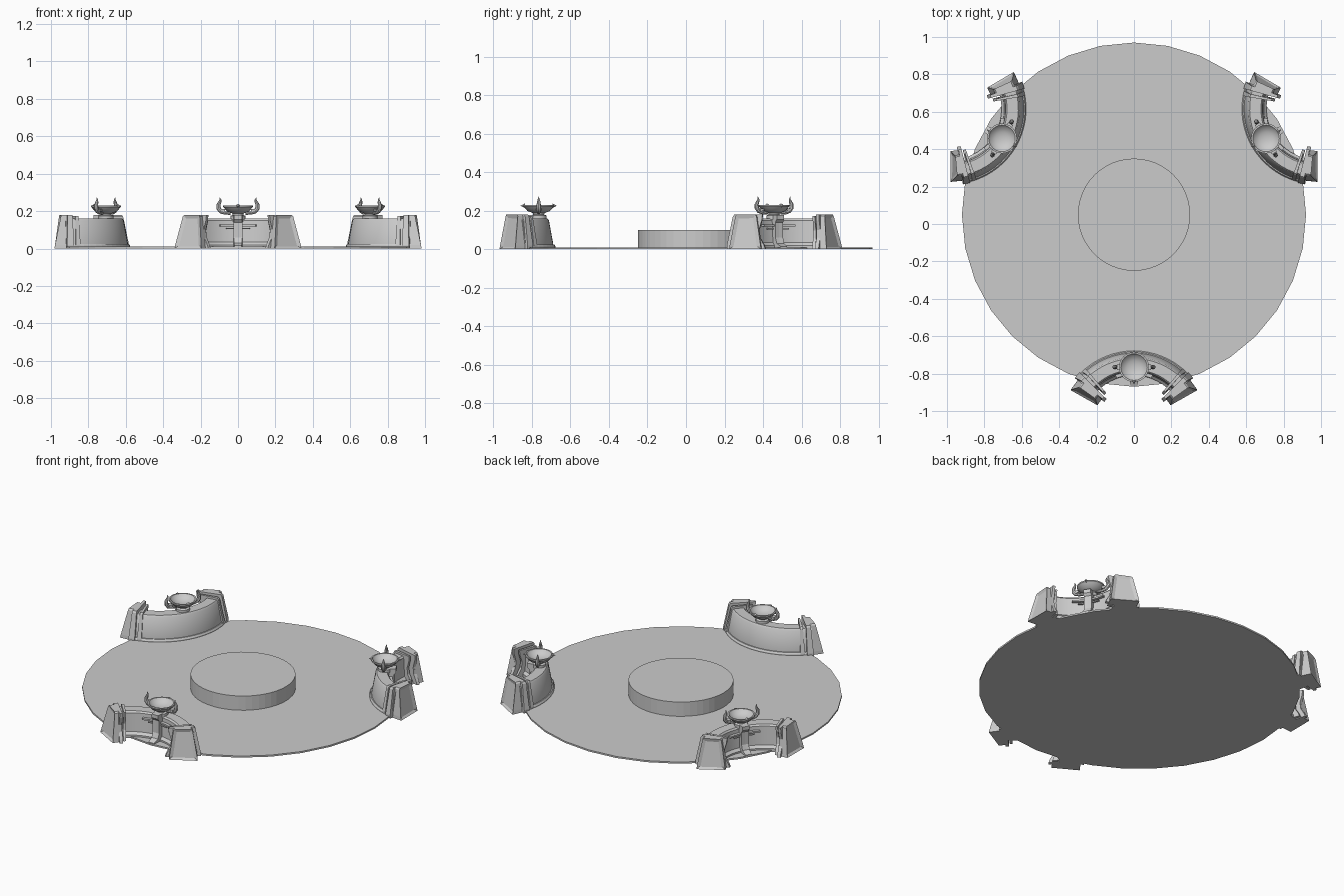
import bpy, bmesh
from math import sin, cos, radians, pi
from mathutils import Matrix, Vector

cube = bpy.data.objects.get("Cube")
if cube:
    bpy.data.objects.remove(cube, do_unlink=True)

stone = bpy.data.materials.new("grey_stone")
stone.use_nodes = True
GREY = (0.6, 0.6, 0.6, 1)
stone.diffuse_color = GREY
stone.node_tree.nodes["Principled BSDF"].inputs["Base Color"].default_value = GREY

CENTRE = Matrix.Translation((0, 0.05, 0))
ARC_Y = -1.13      # centre of each wall's arc, measured from the platform centre
BOWL_Y = -0.815


def finish(bm, name, placements, smooth=False):
    """Turn a bmesh into one shared mesh with an object per placement."""
    bmesh.ops.recalc_face_normals(bm, faces=bm.faces)
    mesh = bpy.data.meshes.new(name)
    bm.to_mesh(mesh)
    bm.free()
    mesh.materials.append(stone)
    for i, matrix in enumerate(placements):
        ob = bpy.data.objects.new(f"{name}_{i + 1}" if len(placements) > 1 else name, mesh)
        ob.matrix_world = matrix
        bpy.context.collection.objects.link(ob)
    if smooth:
        bpy.ops.object.select_all(action='DESELECT')
        bpy.context.view_layer.objects.active = ob
        ob.select_set(True)
        bpy.ops.object.shade_smooth_by_angle(angle=radians(35))


def sweep(bm, profile, start, end, steps=1, lean=0.0, side=1):
    """Sweep an (r, z) profile round the arc; the end leans back with height."""
    rings = []
    for i in range(steps + 1):
        f = i / steps
        ring = []
        for r, z in profile:
            t = radians(start + (end - lean * z - start) * f) * side
            ring.append(bm.verts.new((r * sin(t), ARC_Y + r * cos(t), z)))
        rings.append(ring)
    n = len(profile)
    for a, b in zip(rings, rings[1:]):
        for j in range(n):
            k = (j + 1) % n
            bm.faces.new((a[j], a[k], b[k], b[j]))
    bm.faces.new(rings[0])
    return bm.faces.new(rings[-1])


def lathe(bm, profile, centre, sides=24):
    rings = [[bm.verts.new((centre[0] + r * cos(2 * pi * i / sides),
                            centre[1] + r * sin(2 * pi * i / sides), z))
              for i in range(sides)] for r, z in profile]
    for a, b in zip(rings, rings[1:]):
        for i in range(sides):
            k = (i + 1) % sides
            bm.faces.new((a[i], a[k], b[k], b[i]))
    bm.faces.new(rings[0])
    bm.faces.new(rings[-1])


def tube(bm, path, radii, sides=8):
    """Tapered tube along points lying in the x-z plane."""
    rings = []
    for i, p in enumerate(path):
        d = (path[min(i + 1, len(path) - 1)] - path[max(i - 1, 0)]).normalized()
        u = Vector((0, 1, 0))
        v = d.cross(u)
        rings.append([bm.verts.new(p + radii[i] * (u * cos(2 * pi * s / sides)
                                                   + v * sin(2 * pi * s / sides)))
                      for s in range(sides)])
    for a, b in zip(rings, rings[1:]):
        for s in range(sides):
            k = (s + 1) % sides
            bm.faces.new((a[s], a[k], b[k], b[s]))
    bm.faces.new(rings[0])
    bm.faces.new(rings[-1])


def box(bm, size, centre):
    bmesh.ops.create_cube(bm, size=1, matrix=Matrix.Translation(centre)
                          @ Matrix.Diagonal((*size, 1)))


# Platform and raised round dais
for name, radius, height, sides in (("platform", 0.92, 0.01, 32), ("dais", 0.30, 0.10, 48)):
    bm = bmesh.new()
    lathe(bm, [(radius, 0), (radius, height)], (0, 0), sides)
    finish(bm, name, [CENTRE])

UNITS = [CENTRE @ Matrix.Rotation(radians(120 * k), 4, 'Z') for k in range(3)]

# Curved wall, thicker at its foot
bm = bmesh.new()
sweep(bm, [(.27, 0), (.27, .02), (.285, .035), (.292, .15), (.30, .16),
           (.36, .16), (.368, .15), (.39, .03), (.39, 0)], -51, 51, 18)
finish(bm, "curved_wall", UNITS, True)

# Base trim along the face towards the platform
bm = bmesh.new()
sweep(bm, [(.38, 0), (.38, .025), (.396, .025), (.402, .015), (.402, 0)], -48, 48, 18)
finish(bm, "wall_base_trim", UNITS)

# Pairs of ribs wrapping over each wall end
rib = [(.205, 0), (.212, .02), (.235, .06), (.24, .10), (.225, .15), (.222, .18),
       (.37, .18), (.378, .17), (.408, .02), (.408, 0)]
bm = bmesh.new()
for side in (-1, 1):
    sweep(bm, [(r + (.025 if r < .3 else -.006), z * .96) for r, z in rib],
          40, 44, lean=8, side=side)
    sweep(bm, rib, 45.5, 51, lean=8, side=side)
finish(bm, "wall_rib", UNITS)

# Tapered end pylons with a recessed panel
pylon = [(.225, 0), (.228, .02), (.25, .172), (.258, .18),
         (.352, .18), (.36, .172), (.388, .02), (.39, 0)]
bm = bmesh.new()
for side in (-1, 1):
    cap = sweep(bm, pylon, 48, 60.5, lean=32, side=side)
    bm.normal_update()
    bmesh.ops.recalc_face_normals(bm, faces=bm.faces)
    bmesh.ops.inset_individual(bm, faces=[cap], thickness=.02, depth=-.008)
finish(bm, "end_pylon", UNITS)

# Post carrying the bowl, with a flared foot
bm = bmesh.new()
sweep(bm, [(.215, 0), (.215, .015), (.25, .03), (.262, .06), (.262, .14),
           (.25, .155), (.25, .178), (.33, .178), (.33, 0)], -5, 5, 2)
finish(bm, "bowl_post", UNITS)

# Short ledges beside the post
bm = bmesh.new()
for side in (-1, 1):
    sweep(bm, [(.272, .118), (.272, .128), (.30, .128), (.30, .118)], 4, 20, 3, side=side)
    sweep(bm, [(.278, .103), (.278, .11), (.30, .11), (.30, .103)], 4, 13, 2, side=side)
finish(bm, "wall_ledge", UNITS)

# Fire bowl on a short stem
bm = bmesh.new()
lathe(bm, [(.04, .155), (.04, .175), (.028, .18), (.03, .188), (.058, .198), (.073, .215),
           (.08, .222), (.08, .23), (.071, .23), (.06, .215), (.035, .203), (.012, .199)],
      (0, BOWL_Y))
finish(bm, "fire_bowl", UNITS, True)

# Pointed lips at the front and back of the rim
bm = bmesh.new()
for side in (-1, 1):
    bmesh.ops.create_cone(bm, cap_ends=True, segments=6, radius1=.012, radius2=0, depth=.022,
                          matrix=Matrix.Translation((0, BOWL_Y + side * .083, .226))
                          @ Matrix.Rotation(-side * pi / 2, 4, 'X'))
finish(bm, "rim_point", UNITS)

# Curled horns either side of the bowl
bm = bmesh.new()
for side in (-1, 1):
    pts = [(.04, .188), (.07, .19), (.092, .198), (.104, .215), (.105, .232),
           (.097, .25), (.094, .26), (.098, .273)]
    tube(bm, [Vector((side * x, BOWL_Y, z)) for x, z in pts],
         [.008, .009, .011, .012, .011, .008, .005, .001])
    box(bm, (.02, .03, .014), (side * .08, BOWL_Y, .205))
finish(bm, "bowl_horn", UNITS, True)
